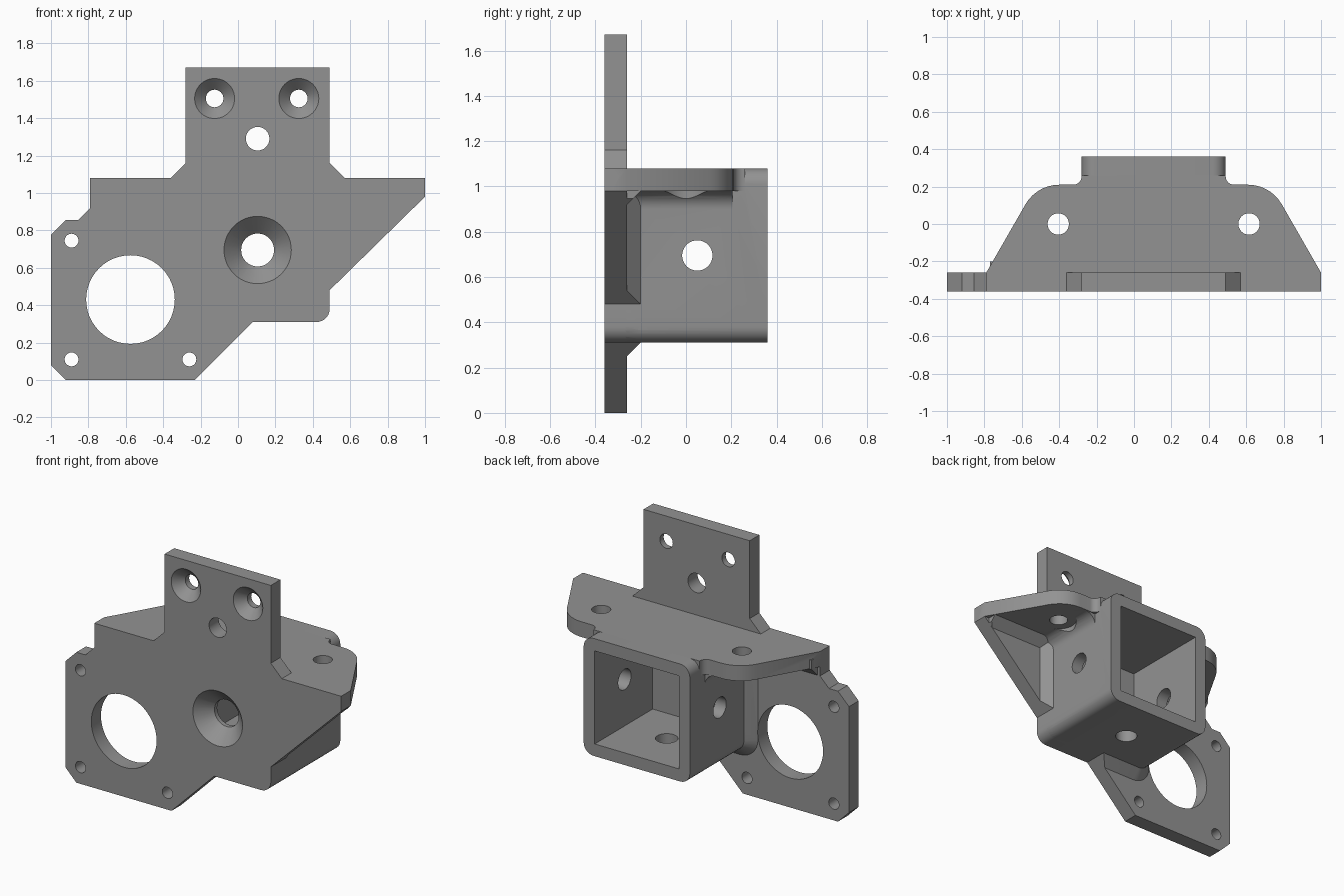
import bpy, bmesh, math
from mathutils import Matrix, Vector

if "Cube" in bpy.data.objects:
    bpy.data.objects.remove(bpy.data.objects["Cube"])

CX, CZ = 0.105, 0.695            # axis of the square socket
FRONT, BACK = -0.36, 0.36
PLATE_BACK = -0.26

grey = bpy.data.materials.new("grey")
grey.diffuse_color = (0.29, 0.29, 0.29, 1)
grey.use_nodes = True
grey.node_tree.nodes["Principled BSDF"].inputs["Base Color"].default_value = grey.diffuse_color


def rounded(points, seg=7):
    """Polygon from (a, b, radius) corners, replacing corners by arcs."""
    out = []
    n = len(points)
    for i, (a, b, r) in enumerate(points):
        p = Vector((a, b))
        if r == 0:
            out.append(p)
            continue
        d0 = (Vector(points[i - 1][:2]) - p).normalized()
        d1 = (Vector(points[(i + 1) % n][:2]) - p).normalized()
        half = d0.angle(d1) / 2
        c = p + (d0 + d1).normalized() * (r / math.sin(half))
        s = p + d0 * (r / math.tan(half)) - c
        e = p + d1 * (r / math.tan(half)) - c
        turn = e.angle_signed(s)
        for k in range(seg + 1):
            out.append(c + Matrix.Rotation(turn * k / seg, 2) @ s)
    return out


def make(name, bm):
    bmesh.ops.recalc_face_normals(bm, faces=bm.faces)
    me = bpy.data.meshes.new(name)
    bm.to_mesh(me)
    bm.free()
    me.materials.append(grey)
    ob = bpy.data.objects.new(name, me)
    bpy.context.collection.objects.link(ob)
    return ob


def loft(name, low, high, lo, hi, axis):
    """Solid between two matching outlines, along y (outline x, z) or z (outline x, y)."""
    bm = bmesh.new()
    place = (lambda p, t: (p[0], t, p[1])) if axis == 'y' else (lambda p, t: (p[0], p[1], t))
    a = [bm.verts.new(place(p, lo)) for p in low]
    b = [bm.verts.new(place(p, hi)) for p in high]
    bm.faces.new(a)
    bm.faces.new(b)
    for i in range(len(a)):
        j = (i + 1) % len(a)
        bm.faces.new((a[i], a[j], b[j], b[i]))
    return make(name, bm)


def prism(name, outline, lo, hi, axis='y'):
    return loft(name, outline, outline, lo, hi, axis)


def rod(axis, centre, lo, hi, r1, r2=None):
    """Round cutter along an axis; r1 at lo, r2 at hi."""
    bm = bmesh.new()
    bmesh.ops.create_cone(bm, cap_ends=True, segments=48, radius1=r1,
                          radius2=r1 if r2 is None else r2, depth=hi - lo)
    mid, (a, b) = (lo + hi) / 2, centre
    if axis == 'x':
        m = Matrix.Translation((mid, a, b)) @ Matrix.Rotation(math.pi / 2, 4, 'Y')
    elif axis == 'y':
        m = Matrix.Translation((a, mid, b)) @ Matrix.Rotation(-math.pi / 2, 4, 'X')
    else:
        m = Matrix.Translation((a, b, mid))
    bm.transform(m)
    return make("cutter", bm)


def boolean(target, other, op):
    mod = target.modifiers.new(op, 'BOOLEAN')
    mod.operation, mod.object, mod.solver = op, other, 'EXACT'
    bpy.context.view_layer.objects.active = target
    bpy.ops.object.modifier_apply(modifier=mod.name)
    bpy.data.objects.remove(other)


def square(half, r):
    return rounded([(CX - half, CZ - half, r), (CX + half, CZ - half, r),
                    (CX + half, CZ + half, r), (CX - half, CZ + half, r)])


# front plate with motor flange, gusset and upper tab
bracket = prism("mounting_bracket", rounded([
    (-0.92, 0, 0), (-0.23, 0, 0), (0.08, 0.31, 0), (0.49, 0.31, 0.07), (0.49, 0.48, 0),
    (1, 0.98, 0), (1, 1.08, 0), (0.57, 1.08, 0), (0.49, 1.16, 0), (0.49, 1.67, 0),
    (-0.28, 1.67, 0), (-0.28, 1.16, 0), (-0.36, 1.08, 0), (-0.79, 1.08, 0),
    (-0.79, 0.92, 0), (-0.855, 0.855, 0), (-0.92, 0.855, 0), (-1, 0.775, 0),
    (-1, 0.08, 0)]), FRONT, PLATE_BACK)

# square socket
socket = prism("socket", square(0.385, 0.07), -0.32, BACK)

# shelf with rounded shoulders
half = [(0.385, 0.26, 0), (0.385, 0.21, 0.045), (0.625, 0.21, 0.208),
        (0.895, -0.26, 0), (0.895, -0.33, 0)]
shelf = prism("shelf", rounded([(CX + u, y, r) for u, y, r in half] +
                               [(CX - u, y, r) for u, y, r in reversed(half)]),
              0.98, 1.08, 'z')

# chamfer where socket and shelf meet the plate, trimmed to the plate outline
collar = loft("collar", square(0.455, 0.14), square(0.385, 0.07), -0.27, -0.20, 'y')
bm = bmesh.new()
ends = [[bm.verts.new((x, y, z)) for y, z in
         ((-0.3, 1.04), (-0.3, 0.92), (-0.26, 0.92), (-0.20, 0.98), (-0.20, 1.04))]
        for x in (-0.77, 0.965)]
for e in ends:
    bm.faces.new(e)
for i in range(5):
    j = (i + 1) % 5
    bm.faces.new((ends[0][i], ends[0][j], ends[1][j], ends[1][i]))
boolean(collar, make("shelf_wedge", bm), 'UNION')
trim = prism("trim", rounded([
    (-0.77, 0, 0), (-0.23, 0, 0), (0.08, 0.31, 0), (0.49, 0.31, 0.07), (0.49, 0.48, 0),
    (0.97, 0.951, 0), (0.97, 1.05, 0), (-0.77, 1.05, 0)]), -0.5, 0.5)
boolean(collar, trim, 'INTERSECT')

for part in (socket, shelf, collar):
    boolean(bracket, part, 'UNION')

# rounded fillets under the shelf on both sides of the socket, relieved for bolt heads
for s in (-1, 1):
    arc = [(0.465 + 0.08 * math.cos(a), 0.90 + 0.08 * math.sin(a))
           for a in (math.pi - k * math.pi / 16 for k in range(9))]
    pts = [(0.345, 0.90)] + arc + [(0.465, 1.03), (0.345, 1.03)]
    fillet = prism("shelf_fillet", [(CX + s * u, z) for u, z in pts], -0.28, 0.205)
    boolean(fillet, rod('z', (CX + s * 0.51, 0), 0.8, 0.98, 0.11), 'DIFFERENCE')
    boolean(bracket, fillet, 'UNION')

# socket cavity, open to the back
boolean(bracket, prism("cavity", square(0.305, 0), -0.24, 0.5), 'DIFFERENCE')

# plain holes
holes = [rod('y', (-0.575, 0.43), -0.5, 0, 0.237),            # motor opening
         rod('y', (CX, 1.29), -0.5, 0, 0.063),                # tab hole
         rod('x', (0.05, CZ), -0.5, 0.7, 0.067),              # socket side holes
         rod('z', (CX, 0.05), 0.2, 0.6, 0.067)]               # socket bottom hole
holes += [rod('y', c, -0.5, 0, 0.037) for c in ((-0.89, 0.745), (-0.89, 0.11), (-0.26, 0.11))]
holes += [rod('z', (CX + s * 0.51, 0), 0.9, 1.2, 0.057) for s in (-1, 1)]
# countersunk holes
for c, big, small in (((-0.125, 1.505), 0.107, 0.047), ((0.325, 1.505), 0.107, 0.047),
                      ((CX, CZ), 0.18, 0.088)):
    holes.append(rod('y', c, -0.5, 0, small))
    holes.append(rod('y', c, FRONT - 0.05, FRONT + big - small, big + 0.05, small))
for h in holes:
    boolean(bracket, h, 'DIFFERENCE')

# one flat colour, smooth on curved faces only
bracket.data.materials.clear()
bracket.data.materials.append(grey)
for p in bracket.data.polygons:
    p.material_index = 0
bpy.ops.object.select_all(action='DESELECT')
bracket.select_set(True)
bpy.context.view_layer.objects.active = bracket
bpy.ops.object.shade_smooth_by_angle(angle=math.radians(30))
